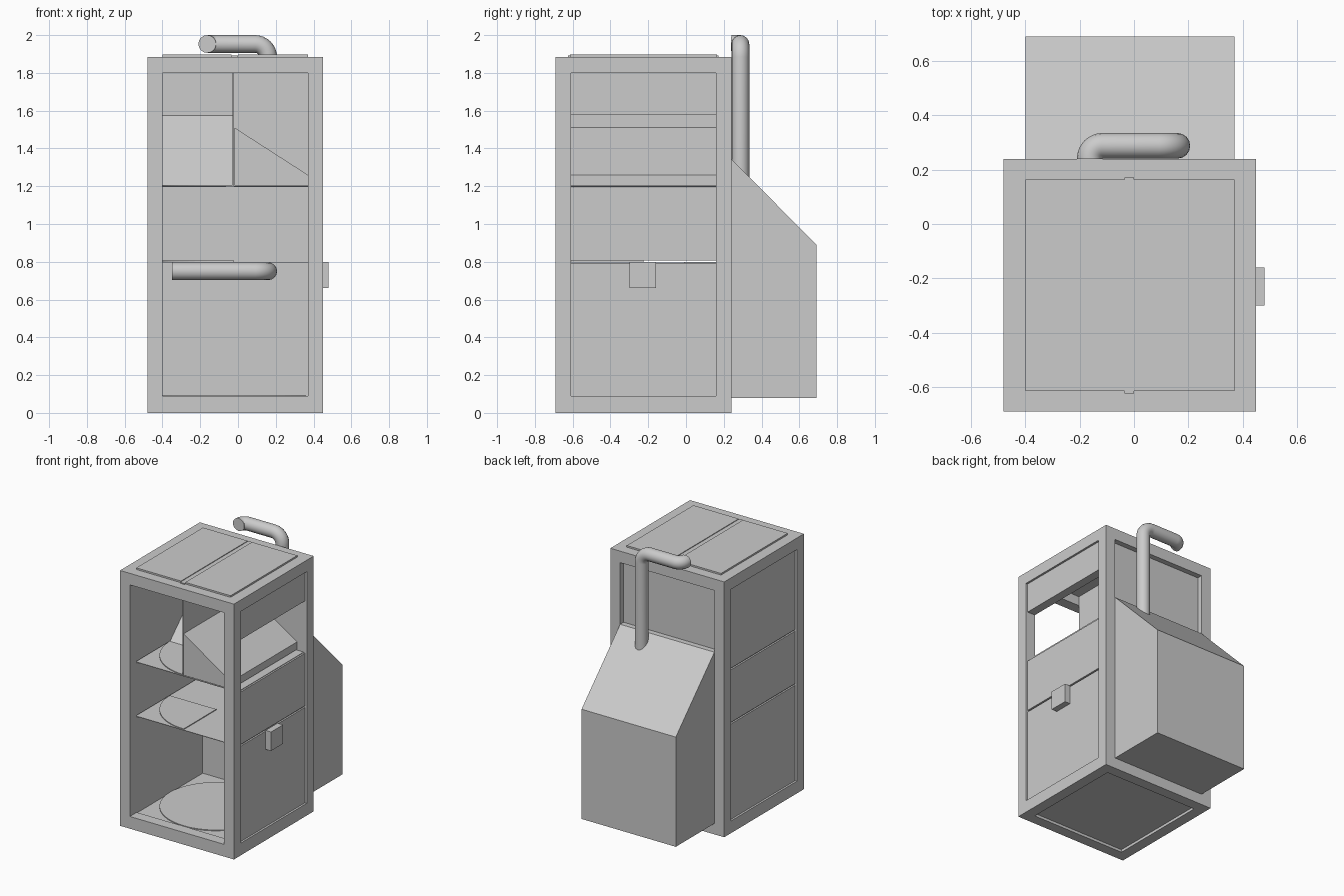
import bpy, bmesh, math
from mathutils import Vector

if "Cube" in bpy.data.objects:
    bpy.data.objects.remove(bpy.data.objects["Cube"])

grey = bpy.data.materials.new("plain_grey")
grey.diffuse_color = (0.6, 0.6, 0.6, 1)
grey.use_nodes = True
grey.node_tree.nodes["Principled BSDF"].inputs["Base Color"].default_value = grey.diffuse_color


def add_object(name, bm):
    bmesh.ops.recalc_face_normals(bm, faces=bm.faces[:])
    me = bpy.data.meshes.new(name)
    bm.to_mesh(me)
    bm.free()
    me.materials.append(grey)
    ob = bpy.data.objects.new(name, me)
    bpy.context.collection.objects.link(ob)
    return ob


def add_box(bm, x0, x1, y0, y1, z0, z1):
    verts = bmesh.ops.create_cube(bm, size=1)["verts"]
    for v in verts:
        v.co = Vector((x1 if v.co.x > 0 else x0,
                       y1 if v.co.y > 0 else y0,
                       z1 if v.co.z > 0 else z0))


def box(name, *dims):
    bm = bmesh.new()
    add_box(bm, *dims)
    return add_object(name, bm)


def prism(name, outline, depth):
    """Extrude a 3D outline along the depth vector."""
    bm = bmesh.new()
    face = bm.faces.new([bm.verts.new(p) for p in outline])
    ext = bmesh.ops.extrude_face_region(bm, geom=[face], use_keep_orig=True)
    for g in ext["geom"]:
        if isinstance(g, bmesh.types.BMVert):
            g.co += Vector(depth)
    return add_object(name, bm)


def pipe(name, corners, bends, radius=0.047):
    """Round pipe through corner points, each inner corner rounded."""
    pts = [Vector(corners[0])]
    for i in range(1, len(corners) - 1):
        p, r = Vector(corners[i]), bends[i - 1]
        a = (Vector(corners[i - 1]) - p).normalized()
        b = (Vector(corners[i + 1]) - p).normalized()
        c = p + (a + b) * r
        for k in range(9):
            t = k / 8 * math.pi / 2
            pts.append(c - b * r * math.cos(t) - a * r * math.sin(t))
    pts.append(Vector(corners[-1]))
    cu = bpy.data.curves.new(name + "_path", "CURVE")
    cu.dimensions = "3D"
    cu.bevel_depth, cu.bevel_resolution, cu.use_fill_caps = radius, 6, True
    sp = cu.splines.new("POLY")
    sp.points.add(len(pts) - 1)
    for q, p in zip(sp.points, pts):
        q.co = (*p, 1)
    tmp = bpy.data.objects.new(name + "_tmp", cu)
    bpy.context.collection.objects.link(tmp)
    bpy.context.view_layer.update()
    me = bpy.data.meshes.new_from_object(
        tmp.evaluated_get(bpy.context.evaluated_depsgraph_get()))
    bpy.data.objects.remove(tmp)
    me.materials.clear()
    me.materials.append(grey)
    ob = bpy.data.objects.new(name, me)
    bpy.context.collection.objects.link(ob)
    bpy.ops.object.select_all(action="DESELECT")
    ob.select_set(True)
    bpy.context.view_layer.objects.active = ob
    bpy.ops.object.shade_smooth_by_angle(angle=math.radians(40))


# outer size of the cabinet and its inner opening
X0, X1, Y0, Y1, Z1 = -0.48, 0.45, -0.69, 0.24, 1.885
IX0, IX1, IY0, IY1, IZ0, IZ1 = -0.40, 0.37, -0.61, 0.16, 0.09, 1.80

# cabinet frame: four posts, then beams at top and bottom
bm = bmesh.new()
for xa, xb in ((X0, IX0), (IX1, X1)):
    for ya, yb in ((Y0, IY0), (IY1, Y1)):
        add_box(bm, xa, xb, ya, yb, 0, Z1)
for za, zb in ((0, IZ0), (IZ1, Z1)):
    for ya, yb in ((Y0, IY0), (IY1, Y1)):
        add_box(bm, IX0, IX1, ya, yb, za, zb)
    for xa, xb in ((X0, IX0), (IX1, X1)):
        add_box(bm, xa, xb, IY0, IY1, za, zb)
add_object("cabinet_frame", bm)

# side panels set in by a little, with a window on the upper right
for side, xa, xb, top in (("left", -0.465, IX0, 1.206), ("right", IX1, 0.435, 1.58)):
    box(side + "_panel_low", xa, xb, IY0, IY1, IZ0, 0.794)
    box(side + "_panel_middle", xa, xb, IY0, IY1, 0.806, 1.194)
    box(side + "_panel_high", xa, xb, IY0, IY1, top, IZ1)

# back wall and floor
box("back_wall", IX0, IX1, IY1, 0.20, IZ0, IZ1)
box("floor", IX0, IX1, IY0, IY1, 0.02, 0.085)

# top lids with a narrow bar between them
box("left_lid", IX0, -0.035, -0.615, 0.163, 1.87, 1.897)
box("right_lid", 0.0, IX1, -0.615, 0.163, 1.87, 1.897)
box("lid_bar", -0.035, 0.0, -0.625, 0.172, 1.87, 1.892)

# shelves and the round floor disc with its quarter copies
CX, CY, R = -0.02, -0.225, 0.38


def disc(name, z, a0, a1, steps, centre):
    pts = [(CX + R * math.cos(a0 + (a1 - a0) * i / steps),
            CY + R * math.sin(a0 + (a1 - a0) * i / steps), z)
           for i in range(steps + (1 if centre else 0))]
    if centre:
        pts.append((CX, CY, z))
    prism(name, pts, (0, 0, 0.006))


disc("floor_disc", 0.085, 0, 2 * math.pi, 48, False)
for label, z in (("lower", 0.8), ("upper", 1.2)):
    box(label + "_shelf", -0.455, 0.425, IY0, IY1, z - 0.004, z)
    disc(label + "_quarter_disc", z, math.pi, 1.5 * math.pi, 16, True)

# upper compartment: divider, right wedge and left ramp
box("divider", -0.028, -0.022, IY0, IY1, 1.2, 1.87)
prism("right_wedge", [(-0.018, IY0, 1.205), (IX1, IY0, 1.205),
                      (IX1, IY0, 1.26), (-0.018, IY0, 1.51)], (0, IY1 - IY0, 0))
prism("left_ramp", [(IX0, CY, 1.2), (IX0, IY1, 1.2), (IX0, IY1, 1.575)],
      (-0.03 - IX0, 0, 0))

# rear hopper with a sloped top
prism("rear_hopper", [(IX0, Y1, 0.08), (IX0, 0.69, 0.08), (IX0, 0.69, 0.89),
                      (IX0, Y1, 1.345), (IX0, 0.195, 1.345), (IX0, 0.195, 0.092),
                      (IX0, Y1, 0.092)], (IX1 - IX0, 0, 0))

# exhaust pipe on the back and feed pipe under the lower shelf
pipe("exhaust_pipe", [(0.16, 0.288, 1.1), (0.16, 0.288, 1.953),
                      (-0.163, 0.288, 1.953), (-0.163, 0.24, 1.953)], [0.07, 0.047])
pipe("feed_pipe", [(0.16, 0.22, 0.75), (0.16, 0.0, 0.75), (-0.35, 0.0, 0.75)], [0.07])

# small control box on the right side
box("control_box", 0.435, 0.48, -0.30, -0.16, 0.66, 0.80)
